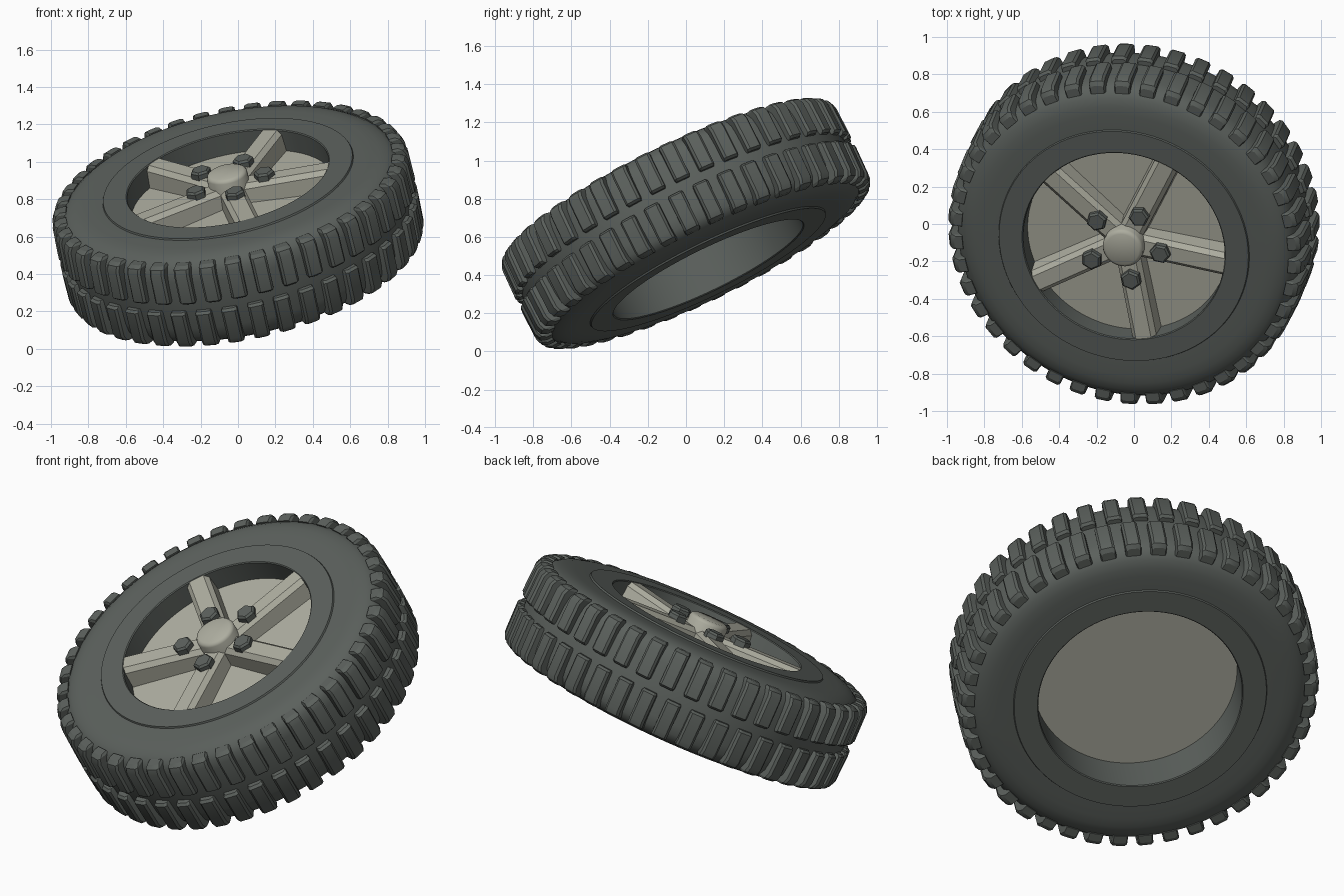
import bpy, bmesh, math
from mathutils import Matrix, Vector

if "Cube" in bpy.data.objects:
    bpy.data.objects.remove(bpy.data.objects["Cube"], do_unlink=True)


def material(name, color):
    m = bpy.data.materials.new(name)
    m.use_nodes = True
    m.diffuse_color = (*color, 1)
    m.node_tree.nodes["Principled BSDF"].inputs["Base Color"].default_value = (*color, 1)
    return m


RUBBER = material("dark grey rubber", (0.105, 0.118, 0.108))
METAL = material("warm grey rim", (0.42, 0.42, 0.35))

# Leaning wheel frame: local z is the axle, local x points along the first spoke
axle = Vector((-0.2, -0.43, 0.88)).normalized()
spoke_dir = Vector((0.226, 0.43, 0.26))
spoke_dir = (spoke_dir - axle * spoke_dir.dot(axle)).normalized()
FRAME = Matrix((spoke_dir, axle.cross(spoke_dir), axle)).transposed().to_4x4()
FRAME = Matrix.Translation((0, 0, 0.67)) @ FRAME


def finish(bm, name, mat, angle=35):
    bmesh.ops.recalc_face_normals(bm, faces=bm.faces)
    me = bpy.data.meshes.new(name)
    bm.to_mesh(me)
    bm.free()
    me.transform(FRAME)
    me.materials.append(mat)
    ob = bpy.data.objects.new(name, me)
    bpy.context.collection.objects.link(ob)
    bpy.ops.object.select_all(action="DESELECT")
    ob.select_set(True)
    bpy.context.view_layer.objects.active = ob
    bpy.ops.object.shade_smooth_by_angle(angle=math.radians(angle))
    return ob


def lathe(name, profile, mat, steps=96, closed=False):
    bm = bmesh.new()
    vs = [bm.verts.new((r, 0, h)) for r, h in profile]
    pairs = list(zip(vs, vs[1:])) + ([(vs[-1], vs[0])] if closed else [])
    es = [bm.edges.new(p) for p in pairs]
    bmesh.ops.spin(bm, geom=vs + es, cent=(0, 0, 0), axis=(0, 0, 1),
                   angle=math.tau, steps=steps, use_merge=True)
    bmesh.ops.remove_doubles(bm, verts=bm.verts, dist=0.0005)
    return finish(bm, name, mat)


def loft(bm, sections):
    """Closed solid through equally sized rings of points."""
    rings = [[bm.verts.new(p) for p in s] for s in sections]
    n = len(rings[0])
    for a, b in zip(rings, rings[1:]):
        for i in range(n):
            j = (i + 1) % n
            bm.faces.new((a[i], a[j], b[j], b[i]))
    bm.faces.new(rings[0])
    bm.faces.new(rings[-1])


def ring_copies(bm, geom_fn, count, phase=0.0):
    for i in range(count):
        old = set(bm.verts)
        geom_fn(bm)
        new = [v for v in bm.verts if v not in old]
        bmesh.ops.rotate(bm, verts=new, cent=(0, 0, 0),
                         matrix=Matrix.Rotation(math.tau * (i + phase) / count, 3, "Z"))


# Tyre carcass with raised bead ring and rounded shoulders
half = [(0.55, 0.27), (0.555, 0.275), (0.68, 0.275), (0.684, 0.266), (0.77, 0.266),
        (0.82, 0.262), (0.865, 0.25), (0.9, 0.228), (0.922, 0.195), (0.932, 0.14), (0.938, 0.03)]
lathe("tyre", half + [(r, -h) for r, h in reversed(half)], RUBBER, closed=True)


# Two staggered rows of tread blocks
def tread_block(side):
    def build(bm):
        def section(h, top, w):
            return [(0.89, -w, h), (top - 0.012, -w, h), (top, -w + 0.012, h),
                    (top, w - 0.012, h), (top - 0.012, w, h), (0.89, w, h)]
        loft(bm, [section(side * h, top, w) for h, top, w in
                  ((0.025, 0.962, 0.038), (0.037, 0.976, 0.043), (0.2, 0.972, 0.043),
                   (0.23, 0.958, 0.043), (0.243, 0.935, 0.036))])
    return build


BLOCKS = 42
for side, label, phase in ((1, "outer", 0.0), (-1, "inner", 0.5)):
    bm = bmesh.new()
    ring_copies(bm, tread_block(side), BLOCKS, phase)
    finish(bm, label + "_tread_blocks", RUBBER, 25)

# Solid rim disc and hub cap
lathe("rim_disc", [(0, -0.045), (0.551, -0.045), (0.551, 0.15), (0, 0.15)], METAL)
lathe("hub_cap", [(0, 0.14), (0.11, 0.14), (0.11, 0.295), (0.104, 0.307),
                  (0.09, 0.315), (0, 0.318)], METAL, 48)


# Five spokes with chamfered tops, rising to the rim
def spoke(bm):
    def section(r, top):
        return [(r, -0.075, 0.14), (r, -0.066, top - 0.025), (r, -0.042, top),
                (r, 0.042, top), (r, 0.066, top - 0.025), (r, 0.075, 0.14)]
    loft(bm, [section(0.02, 0.25), section(0.552, 0.272)])


bm = bmesh.new()
ring_copies(bm, spoke, 5)
finish(bm, "spokes", METAL, 20)


# Hexagonal wheel nuts, one on each spoke
def nut(bm):
    rings = ((0.15, 0.056), (0.282, 0.056), (0.293, 0.045))
    loft(bm, [[(0.2 + r * math.cos(k * math.pi / 3), r * math.sin(k * math.pi / 3), h)
               for k in range(6)] for h, r in rings])


bm = bmesh.new()
ring_copies(bm, nut, 5)
finish(bm, "wheel_nuts", RUBBER, 20)
